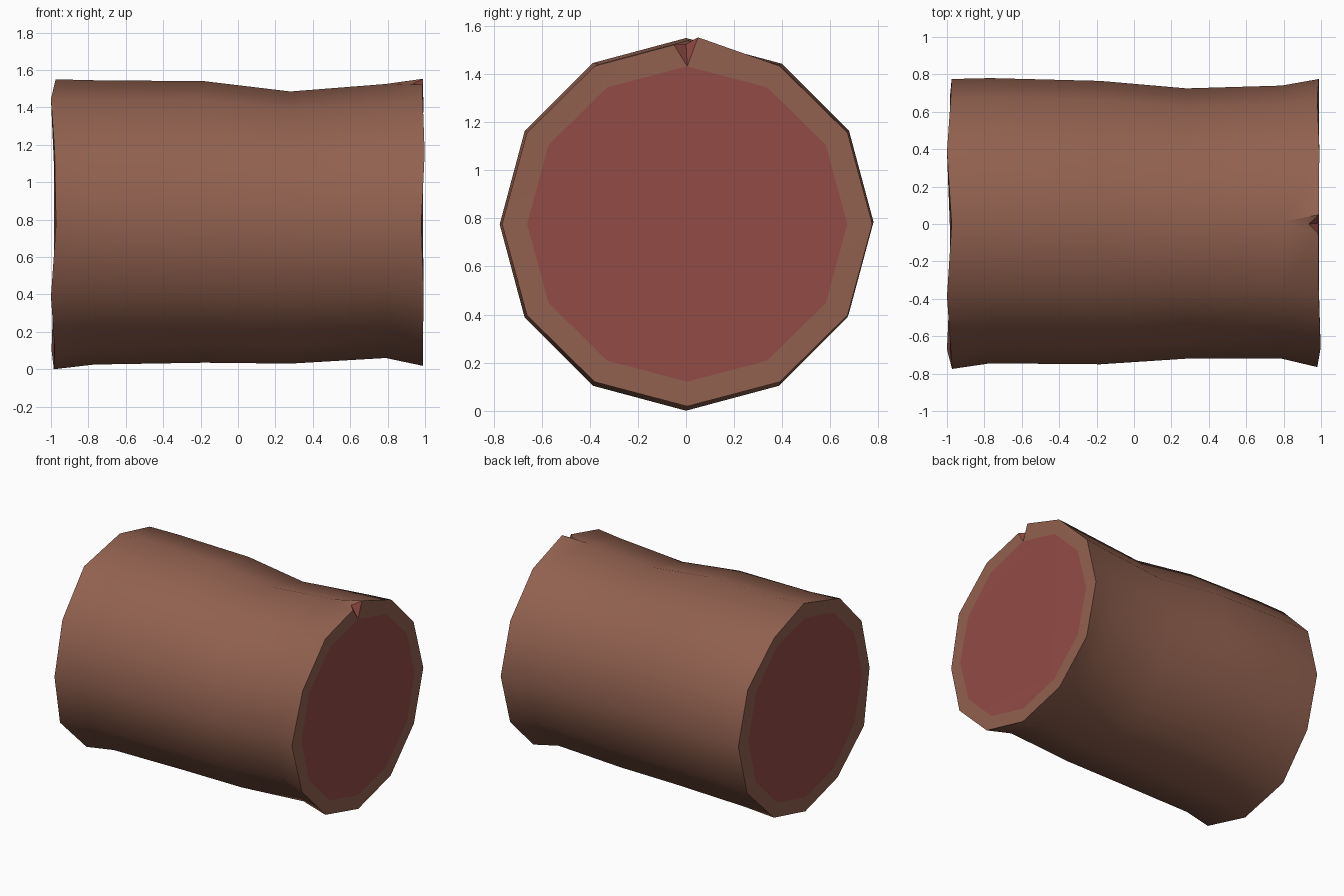
import bpy, bmesh, math

if "Cube" in bpy.data.objects:
    bpy.data.objects.remove(bpy.data.objects["Cube"])

SIDES = 12


def material(name, rgb):
    m = bpy.data.materials.new(name)
    m.diffuse_color = (*rgb, 1.0)
    m.use_nodes = True
    m.node_tree.nodes["Principled BSDF"].inputs["Base Color"].default_value = m.diffuse_color
    return m


bark = material("brown bark", (0.283, 0.119, 0.078))
heart = material("red heartwood", (0.290, 0.070, 0.061))

# Cross-sections along the log: x, bottom z, top z, front y, back y
SECTIONS = [
    (-0.985, 0.00, 1.550, -0.775, 0.775),
    (-0.77, 0.025, 1.545, -0.745, 0.780),
    (-0.18, 0.035, 1.540, -0.750, 0.765),
    (0.28, 0.030, 1.485, -0.720, 0.725),
    (0.79, 0.060, 1.525, -0.720, 0.740),
    (0.988, 0.018, 1.535, -0.765, 0.775),
]
# Uneven saw cut: x offset of each end vertex, clockwise from the top
LEFT_CUT = [0.01, -0.015, 0.005, 0.01, 0.01, -0.012, 0.0, 0.005, -0.015, 0.012, 0.005, -0.015]
RIGHT_CUT = [0.0, 0.003, -0.008, 0.0, -0.006, 0.0, 0.002, 0.0, 0.005, -0.008, 0.010, 0.0]

bm = bmesh.new()


def ring(section, scale=1.0, cut=None):
    x, z0, z1, y0, y1 = section
    verts = []
    for k in range(SIDES):
        a = math.tau * k / SIDES
        y = (y0 + y1) / 2 + scale * (y1 - y0) / 2 * math.sin(a)
        z = (z0 + z1) / 2 + scale * (z1 - z0) / 2 * math.cos(a)
        verts.append(bm.verts.new((x + (cut[k] if cut else 0), y, z)))
    return verts


def face(verts, mat=0):
    bm.faces.new(verts).material_index = mat


# Bark rings; the right end gets a split at its top vertex
rings = [ring(s, 1.0, LEFT_CUT if i == 0 else RIGHT_CUT if i == 5 else None)
         for i, s in enumerate(SECTIONS)]
notch = rings[5][0]
notch.co = (0.935, 0.0, 1.525)
lip_back = bm.verts.new((0.988, 0.05, 1.553))
lip_front = bm.verts.new((0.985, -0.05, 1.522))


def end_vert(k, following):
    """Right end vertex; the top one is replaced by a lip of the split."""
    if k % SIDES:
        return rings[5][k % SIDES]
    return lip_front if following else lip_back


for i in range(5):
    for k in range(SIDES):
        n = (k + 1) % SIDES
        a, b = rings[i][k], rings[i][n]
        if i < 4:
            face([a, b, rings[i + 1][n], rings[i + 1][k]])
        else:
            face([a, b, end_vert(n, True), end_vert(k, False)])
top = rings[4][0]
face([top, notch, lip_back])
face([top, lip_front, notch])

# Sawn ends: bark rim and red heartwood disc
inner_left = ring(SECTIONS[0], 0.865)
inner_right = ring(SECTIONS[5], 0.865)
for k in range(SIDES):
    n = (k + 1) % SIDES
    face([rings[0][n], rings[0][k], inner_left[k], inner_left[n]])
    face([end_vert(k, False), end_vert(n, True), inner_right[n], inner_right[k]])
face(inner_left[::-1], 1)
face(inner_right, 1)

# Walls of the split
face([lip_back, notch, inner_right[0]], 1)
face([notch, lip_front, inner_right[0]], 1)

bmesh.ops.recalc_face_normals(bm, faces=bm.faces)
mesh = bpy.data.meshes.new("log")
bm.to_mesh(mesh)
bm.free()
mesh.materials.append(bark)
mesh.materials.append(heart)
log = bpy.data.objects.new("log", mesh)
bpy.context.collection.objects.link(log)
bpy.context.view_layer.objects.active = log
log.select_set(True)
bpy.ops.object.shade_smooth_by_angle(angle=math.radians(42))
